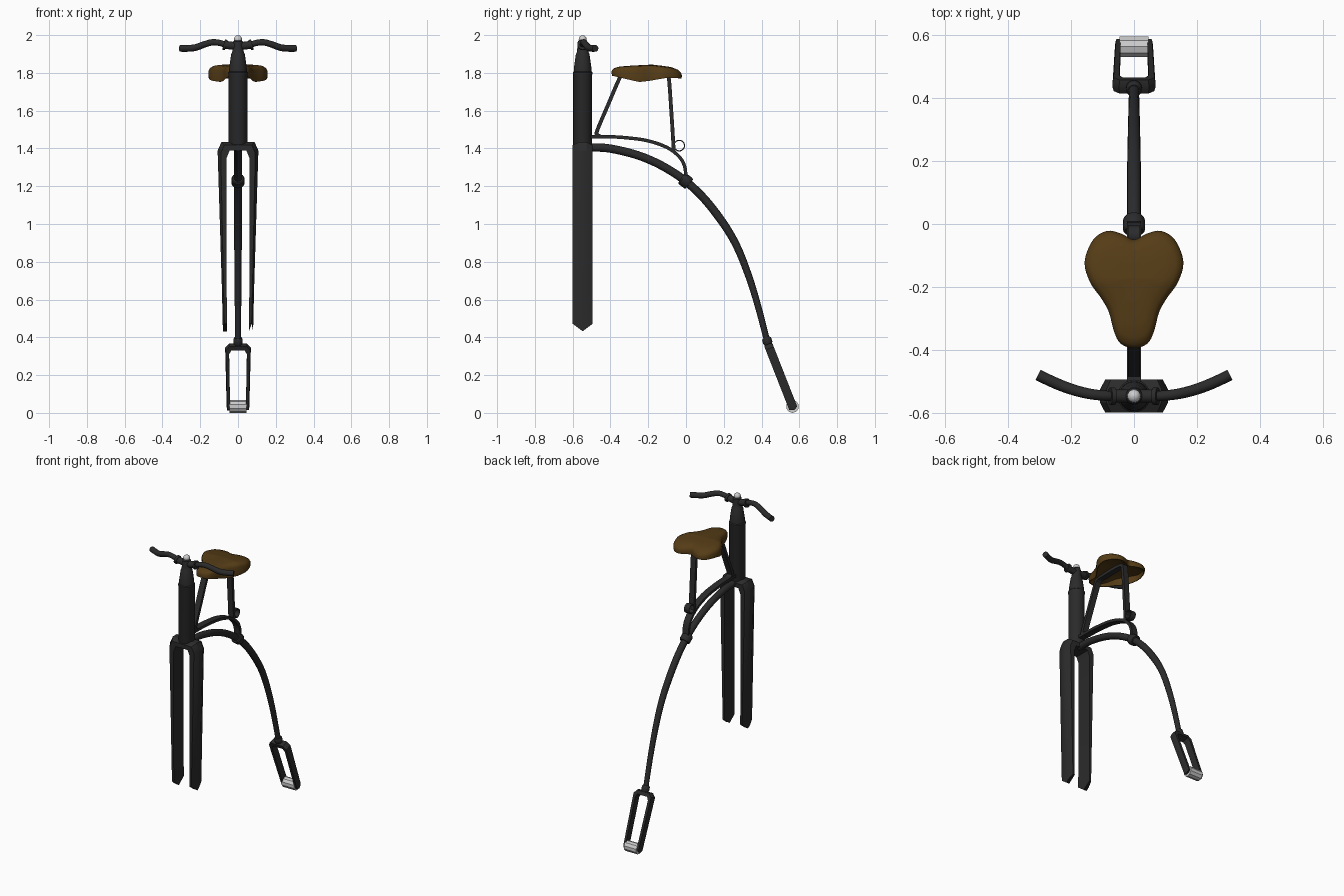
import bpy, math
from mathutils import Vector, Matrix

if "Cube" in bpy.data.objects:
    bpy.data.objects.remove(bpy.data.objects["Cube"])


def material(name, rgb):
    m = bpy.data.materials.new(name)
    m.diffuse_color = (*rgb, 1)
    m.use_nodes = True
    m.node_tree.nodes["Principled BSDF"].inputs["Base Color"].default_value = m.diffuse_color
    return m


BLACK = material("black_paint", (0.024, 0.024, 0.024))
BROWN = material("brown_leather", (0.09, 0.045, 0.008))


def make(name, verts, faces, mat=None, angle=35):
    me = bpy.data.meshes.new(name)
    me.from_pydata([tuple(v) for v in verts], [], faces)
    ob = bpy.data.objects.new(name, me)
    bpy.context.collection.objects.link(ob)
    if mat:
        me.materials.append(mat)
    bpy.ops.object.select_all(action='DESELECT')
    ob.select_set(True)
    bpy.context.view_layer.objects.active = ob
    bpy.ops.object.mode_set(mode='EDIT')
    bpy.ops.mesh.select_all(action='SELECT')
    bpy.ops.mesh.normals_make_consistent(inside=False)
    bpy.ops.object.mode_set(mode='OBJECT')
    if angle:
        bpy.ops.object.shade_smooth_by_angle(angle=math.radians(angle))
    return ob


def loft(name, rings, mat=BLACK, angle=35):
    """Bridge equal-sized vertex rings and cap both ends."""
    n = len(rings[0])
    faces = [(i * n + j, i * n + (j + 1) % n, (i + 1) * n + (j + 1) % n, (i + 1) * n + j)
             for i in range(len(rings) - 1) for j in range(n)]
    faces += [tuple(range(n)), tuple(range((len(rings) - 1) * n, len(rings) * n))]
    return make(name, [v for r in rings for v in r], faces, mat, angle)


def smooth(pts, steps=5, closed=False):
    """Catmull-Rom curve through the points."""
    pts = [Vector(p) for p in pts]
    n, out = len(pts), []
    pick = (lambda i: pts[i % n]) if closed else (lambda i: pts[min(max(i, 0), n - 1)])
    for i in range(n if closed else n - 1):
        a, b, c, d = (pick(i + k) for k in (-1, 0, 1, 2))
        for s in range(steps):
            t = s / steps
            out.append(0.5 * (2 * b + (c - a) * t + (2 * a - 5 * b + 4 * c - d) * t * t
                              + (3 * b - a - 3 * c + d) * t ** 3))
    return out if closed else out + [pts[-1]]


def circle(n):
    return [(math.cos(2 * math.pi * k / n), math.sin(2 * math.pi * k / n)) for k in range(n)]


def sweep(name, path, section, scale=lambda t: 1, up=Vector((1, 0, 0)), mat=BLACK, angle=35):
    """Sweep a section (along 'up', across) along a 3D path."""
    path = [Vector(p) for p in path]
    rings = []
    for i, p in enumerate(path):
        t = (path[min(i + 1, len(path) - 1)] - path[max(i - 1, 0)]).normalized()
        side = t.cross(up).normalized()
        u = side.cross(t)
        k = scale(i / (len(path) - 1))
        rings.append([p + u * a * k + side * b * k for a, b in section])
    return loft(name, rings, mat, angle)


def rod(r, n=16):
    return [(a * r, b * r) for a, b in circle(n)]


def strip(w, t):
    return [(-w, -t), (w, -t), (w, t), (-w, t)]


def yz(pts):
    return [(0, y, z) for y, z in pts]


def lathe(name, profile, y, mat=BLACK, n=24):
    return loft(name, [[(r * a, y + r * b, z) for a, b in circle(n)] for r, z in profile], mat)


def fork(name, stations, half, shrink, tip, frame):
    """Loft a two-legged fork; stations are (inner x, inner h, outer x, outer h)."""
    full = [(-a, b, -c, d) for a, b, c, d in reversed(stations[1:])] + stations
    rings = []
    for i, (xi, hi, xo, ho) in enumerate(full):
        end = tip if i in (0, len(full) - 1) else 0
        ring = []
        for f, ts in ((0, (-1, 0, 1)), (1, (1, .4, 0, -.4, -1))):
            for t in ts:
                k = f * (1 - shrink) if abs(t) == 1 else f
                ring.append(frame @ Vector((xi + (xo - xi) * k, half * t,
                                            hi + (ho - hi) * k + end * abs(t))))
        rings.append(ring)
    return loft(name, rings, BLACK, 25)


HY = -0.547  # steering axis

# Steering head and top ball
lathe("head_tube", [(0.046, 1.40), (0.05, 1.41), (0.05, 1.79), (0.052, 1.795), (0.052, 1.803),
                    (0.047, 1.808), (0.046, 1.83), (0.036, 1.9), (0.031, 1.91), (0.029, 1.925),
                    (0.026, 1.965), (0.02, 1.972)], HY)
lathe("head_ball", [(0.021 * math.sin(a) + 0.0003, 1.978 - 0.021 * math.cos(a))
                    for a in [math.pi * k / 8 for k in range(9)]], HY, None, 16)

# Front fork
fork("front_fork", [(0, 1.39, 0, 1.433), (0.045, 1.388, 0.088, 1.433), (0.06, 1.35, 0.108, 1.388),
                    (0.06, 0.65, 0.085, 0.65), (0.058, 0.432, 0.08, 0.432)],
     0.053, 0.35, 0.04, Matrix.Translation((0, HY, 0)))

# Handlebar, grips and clamps
half_bar = [(0.05, -0.547, 1.942), (0.09, -0.546, 1.957), (0.135, -0.541, 1.962),
            (0.18, -0.531, 1.95), (0.225, -0.516, 1.934), (0.265, -0.499, 1.93),
            (0.305, -0.48, 1.93)]
bar = smooth([(-x, y, z) for x, y, z in reversed(half_bar)] + [(0, HY, 1.94)] + half_bar)
Z = Vector((0, 0, 1))
sweep("handlebar", bar, rod(0.015), lambda t: 1 + 0.2 * min(1, abs(2 * t - 1) * 1.3), Z)
for s, side in ((-1, "left"), (1, "right")):
    sweep(side + "_bar_clamp", [(s * 0.062, HY, 1.947), (s * 0.076, HY, 1.951)],
          rod(0.028), up=Z)
    sweep(side + "_bar_socket", [(s * 0.015, HY, 1.942), (s * 0.065, HY, 1.948)],
          rod(0.021), up=Z)

# Curved backbone and its collars
spine = smooth(yz([(-0.52, 1.405), (-0.42, 1.402), (-0.3, 1.377), (-0.2, 1.343), (-0.1, 1.293),
                   (0, 1.225), (0.1, 1.13), (0.2, 1.0), (0.27, 0.88), (0.33, 0.73),
                   (0.38, 0.57), (0.432, 0.37)]))
sweep("backbone", spine, rod(0.022), lambda t: 1 - 0.28 * max(0, (t - 0.6) / 0.4))
sweep("spring_collar", yz([(-0.024, 1.243), (-0.018, 1.239), (0.012, 1.217), (0.018, 1.212)]),
      rod(0.035), lambda t: 0.85 if t in (0, 1) else 1)
sweep("lower_collar", yz([(0.424, 0.398), (0.427, 0.391), (0.433, 0.372), (0.436, 0.36)]),
      rod(0.025), lambda t: 0.8 if t in (0, 1) else 1)

# Seat spring, bent seat support and rear curl
sweep("seat_spring", smooth(yz([(-0.52, 1.463), (-0.4, 1.462), (-0.3, 1.455), (-0.2, 1.44),
                                (-0.1, 1.405), (-0.035, 1.355), (-0.006, 1.3), (0, 1.225)])),
      strip(0.022, 0.009))
sweep("seat_support", smooth(yz([(-0.45, 1.462), (-0.468, 1.472), (-0.47, 1.495), (-0.41, 1.637),
                                 (-0.355, 1.765), (-0.335, 1.792), (-0.3, 1.8), (-0.13, 1.8),
                                 (-0.1, 1.79), (-0.09, 1.765), (-0.078, 1.6), (-0.068, 1.44),
                                 (-0.066, 1.39)])), strip(0.019, 0.01))
sweep("spring_curl", yz([(-0.036 + 0.028 * a, 1.415 + 0.028 * b) for a, b in circle(24) + [(1, 0)]]),
      strip(0.019, 0.003))

# Rear fork, leaning along the backbone, with its hub
top, hub = Vector((0, 0.43, 0.375)), Vector((0, 0.564, 0.034))
lean = math.atan2(hub.y - top.y, top.z - hub.z)
frame = Matrix.Translation(top) @ Matrix.Rotation(lean, 4, 'X')
fork("rear_fork", [(0, -0.04, 0, -0.012), (0.036, -0.04, 0.047, -0.012),
                   (0.047, -0.06, 0.068, -0.035), (0.042, -0.366, 0.06, -0.366),
                   (0.042, -0.388, 0.058, -0.388)], 0.023, 0.15, 0.012, frame)
sweep("rear_hub", [hub - Vector((0.046, 0, 0)), hub + Vector((0.046, 0, 0))],
      rod(0.034, 10), up=Z, mat=None, angle=0)


# Leather seat: rings of a heart outline, domed on top and hollow below
def lerp(table, y):
    for (a, p), (b, q) in zip(table, table[1:]):
        if y <= b:
            return p + (q - p) * max(0, (y - a) / (b - a))
    return table[-1][1]


TOP = [(-0.395, 1.836), (-0.3, 1.838), (-0.18, 1.844), (-0.08, 1.832), (-0.02, 1.815)]
RIM = [(-0.395, 1.785), (-0.33, 1.77), (-0.25, 1.752), (-0.2, 1.757), (-0.1, 1.774), (-0.02, 1.771)]
half_seat = [(0.04, -0.031), (0.085, -0.022), (0.13, -0.05), (0.157, -0.12), (0.14, -0.185),
             (0.105, -0.235), (0.08, -0.28), (0.064, -0.34), (0.043, -0.38)]
outline = smooth([(0, -0.05, 0)] + [(x, y, 0) for x, y in half_seat] + [(0, -0.395, 0)]
                 + [(-x, y, 0) for x, y in reversed(half_seat)], 4, True)
C = Vector((0, -0.17, 0))
rings = []
for s, kind, d in ((0.02, 't', 0), (0.35, 't', 0), (0.65, 't', 0.001), (0.85, 't', 0.005),
                   (0.95, 't', 0.013), (1.0, 't', 0.028), (0.985, 'r', 0), (0.955, 'r', 0),
                   (0.92, 't', 0.04), (0.6, 't', 0.032), (0.02, 't', 0.03)):
    ring = []
    for o in outline:
        p = C + (o - C) * s
        p.z = lerp(TOP, p.y) - d if kind == 't' else lerp(RIM, o.y)
        ring.append(p)
    rings.append(ring)
loft("seat", rings, BROWN, 50)
